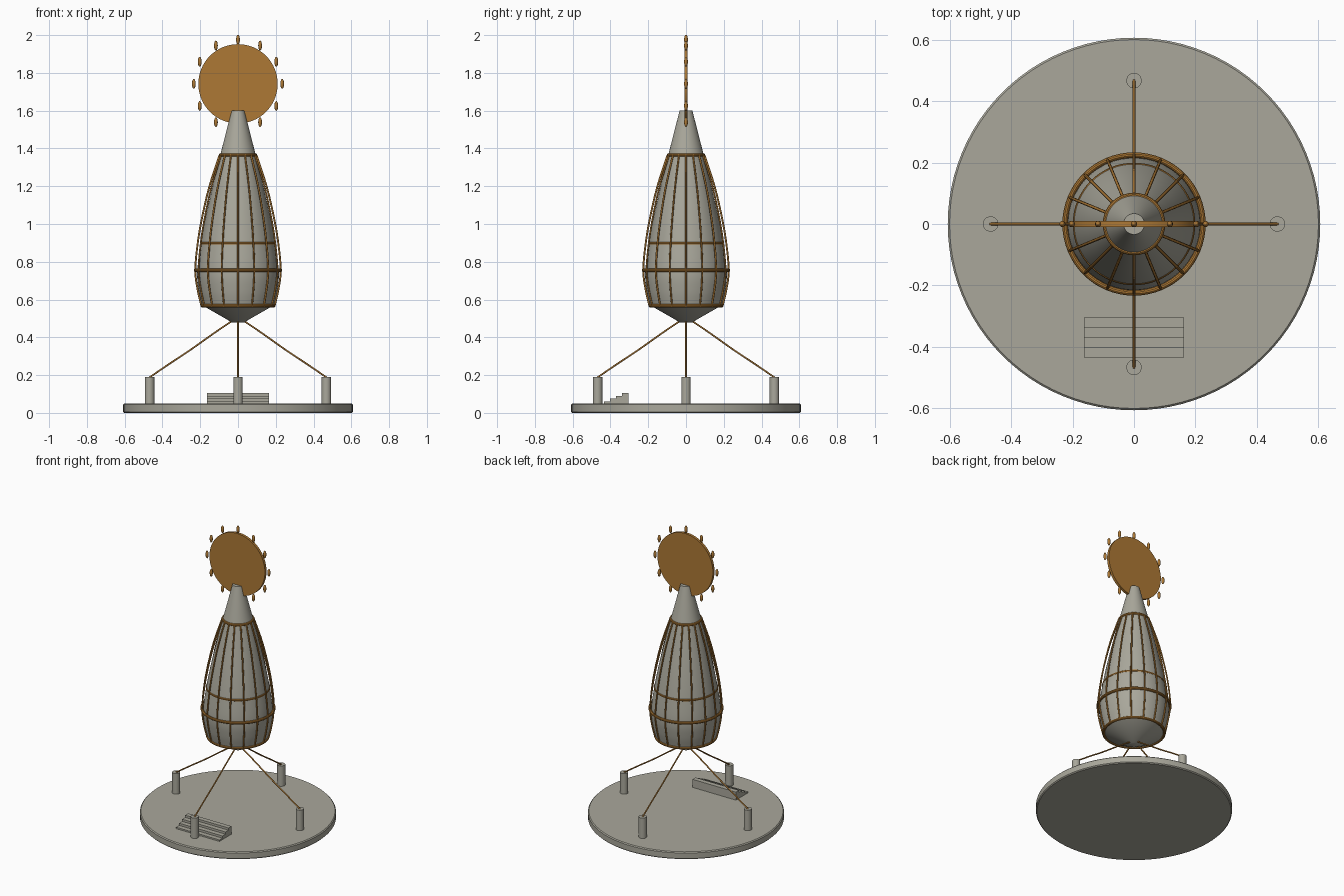
import bpy, math
from mathutils import Vector

if "Cube" in bpy.data.objects:
    bpy.data.objects.remove(bpy.data.objects["Cube"])


def material(name, rgb):
    m = bpy.data.materials.new(name)
    m.diffuse_color = (*rgb, 1)
    m.use_nodes = True
    m.node_tree.nodes["Principled BSDF"].inputs["Base Color"].default_value = m.diffuse_color
    return m


STONE = material("warm grey stone", (0.40, 0.39, 0.33))
BRONZE = material("bronze", (0.42, 0.19, 0.035))


def finish(ob, name, mat, smooth=True):
    ob.name = name
    ob.data.materials.clear()
    ob.data.materials.append(mat)
    if smooth:
        bpy.ops.object.select_all(action='DESELECT')
        ob.select_set(True)
        bpy.context.view_layer.objects.active = ob
        bpy.ops.object.shade_smooth_by_angle(angle=math.radians(35))
    return ob


def lathe(name, profile, mat, seg=64):
    """Revolve (radius, z) points around z, with capped ends."""
    verts, faces = [], []
    for r, z in profile:
        for i in range(seg):
            a = 2 * math.pi * i / seg
            verts.append((r * math.cos(a), r * math.sin(a), z))
    for k in range(len(profile) - 1):
        for i in range(seg):
            j = (i + 1) % seg
            faces.append((k * seg + i, k * seg + j, (k + 1) * seg + j, (k + 1) * seg + i))
    faces.append(tuple(reversed(range(seg))))
    faces.append(tuple((len(profile) - 1) * seg + i for i in range(seg)))
    me = bpy.data.meshes.new(name)
    me.from_pydata(verts, [], faces)
    ob = bpy.data.objects.new(name, me)
    bpy.context.collection.objects.link(ob)
    return finish(ob, name, mat)


def smooth_path(pts, steps=6):
    """Catmull-Rom points through a short (r, z) list."""
    p = [Vector(q) for q in pts]
    p = [2 * p[0] - p[1]] + p + [2 * p[-1] - p[-2]]
    out = []
    for i in range(1, len(p) - 2):
        a, b, c, d = p[i - 1:i + 3]
        for s in range(steps):
            t = s / steps
            out.append(0.5 * (2 * b + (c - a) * t + (2 * a - 5 * b + 4 * c - d) * t * t
                              + (3 * b - a - 3 * c + d) * t ** 3))
    return out + [p[-2]]


def rod(name, rz, angle, radius, mat):
    """Thin tube along an (r, z) path standing at an angle around z."""
    cu = bpy.data.curves.new(name, 'CURVE')
    cu.dimensions = '3D'
    cu.bevel_depth = radius
    cu.bevel_resolution = 2
    cu.use_fill_caps = True
    sp = cu.splines.new('POLY')
    sp.points.add(len(rz) - 1)
    for pt, (r, z) in zip(sp.points, rz):
        pt.co = (r * math.cos(angle), r * math.sin(angle), z, 1)
    ob = bpy.data.objects.new(name, cu)
    bpy.context.collection.objects.link(ob)
    cu.materials.append(mat)


def cylinder(name, r, depth, loc, mat, rot=(0, 0, 0), seg=32):
    bpy.ops.mesh.primitive_cylinder_add(vertices=seg, radius=r, depth=depth, location=loc, rotation=rot)
    return finish(bpy.context.object, name, mat)


# Round base
lathe("base", [(0.602, 0), (0.608, 0.006), (0.608, 0.044), (0.602, 0.05)], STONE, 96)

# Four steps on the front of the base
for i in range(4):
    top, y0, y1 = 0.06 + 0.015 * i, -0.435 + 0.0325 * i, -0.305
    bpy.ops.mesh.primitive_cube_add(size=1, location=(0, (y0 + y1) / 2, (top + 0.002) / 2))
    bpy.context.object.scale = (0.328, y1 - y0, top - 0.002)
    finish(bpy.context.object, "step_%d" % (i + 1), STONE, False)

# Anchor posts and the cables up to the body
cable = smooth_path([(0.47, 0.187), (0.36, 0.262), (0.25, 0.335), (0.13, 0.42), (0.02, 0.495)])
for i in range(4):
    a = i * math.pi / 2
    cylinder("post_%d" % (i + 1), 0.025, 0.188, (0.468 * math.cos(a), 0.468 * math.sin(a), 0.096), STONE)
    rod("cable_%d" % (i + 1), cable, a, 0.0045, BRONZE)

# Teardrop body with conical neck
belly = smooth_path([(0.19, 0.57), (0.208, 0.65), (0.216, 0.75), (0.196, 0.90),
                     (0.168, 1.05), (0.134, 1.2), (0.094, 1.365)])
lathe("body", [(0.03, 0.478)] + [tuple(q) for q in belly] + [(0.034, 1.6)], STONE)

# Bronze ribs and hoops around the body
rib = smooth_path([(0.193, 0.565), (0.213, 0.65), (0.226, 0.755), (0.213, 0.9),
                   (0.189, 1.04), (0.151, 1.2), (0.098, 1.365)])
for i in range(16):
    rod("rib_%d" % (i + 1), rib, i * math.pi / 8, 0.005, BRONZE)
for i, (r, z) in enumerate([(0.189, 0.567), (0.225, 0.755), (0.191, 0.897), (0.093, 1.365)]):
    bpy.ops.mesh.primitive_torus_add(major_radius=r, minor_radius=0.009, major_segments=64,
                                     minor_segments=10, location=(0, 0, z))
    finish(bpy.context.object, "hoop_%d" % (i + 1), BRONZE)

# Sun disc with twelve upright beads
CZ = 1.742
cylinder("sun_disc", 0.21, 0.018, (0, 0, CZ), BRONZE, (math.pi / 2, 0, 0), 64)
for i in range(12):
    a = i * math.pi / 6
    bpy.ops.mesh.primitive_uv_sphere_add(segments=16, ring_count=10, radius=1,
                                         location=(0.234 * math.cos(a), 0, CZ + 0.234 * math.sin(a)))
    bpy.context.object.scale = (0.01, 0.01, 0.024 + 0.002)
    finish(bpy.context.object, "sun_bead_%d" % (i + 1), BRONZE)
